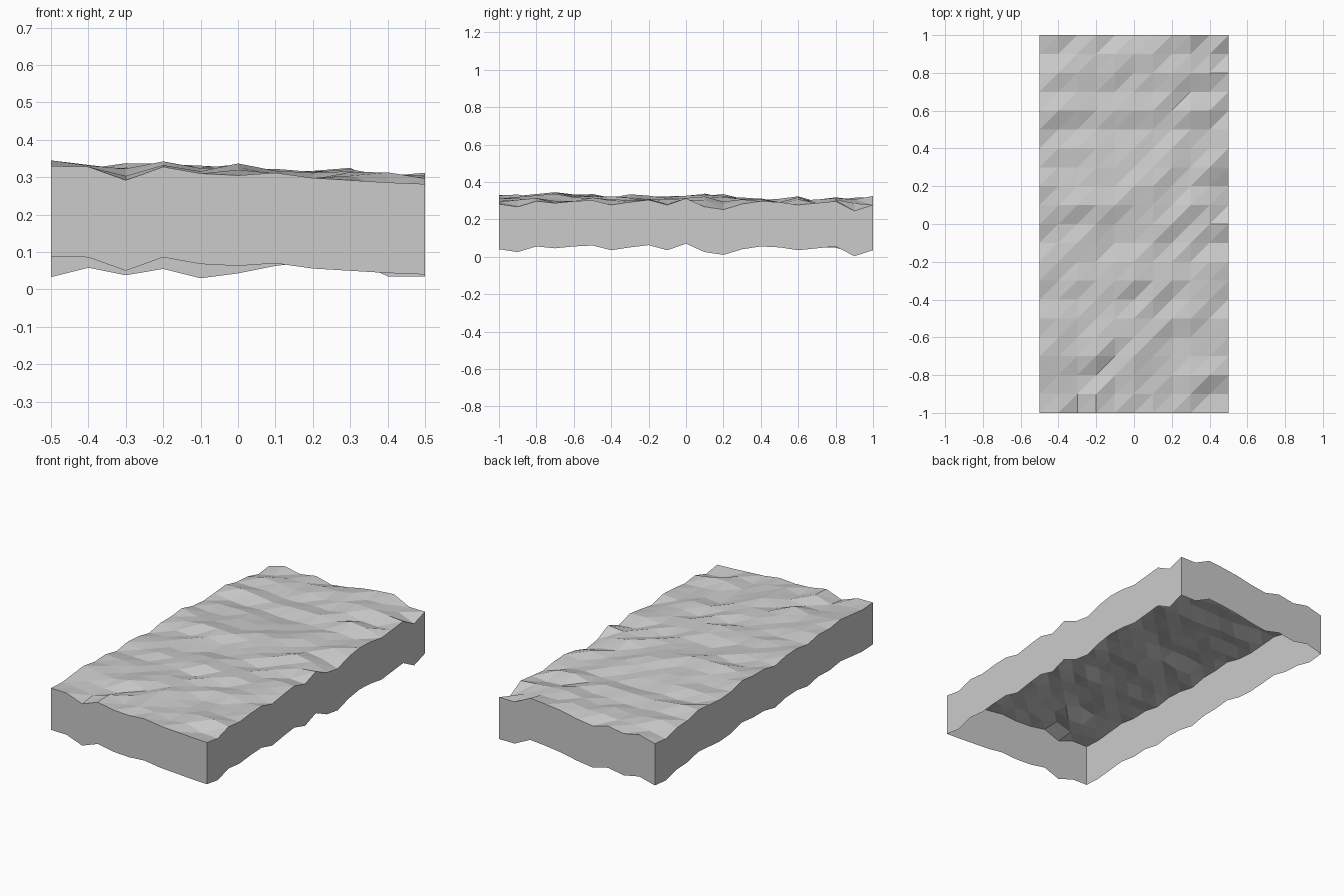
import bpy
import random

if "Cube" in bpy.data.objects:
    bpy.data.objects.remove(bpy.data.objects["Cube"])

random.seed(7)
NX, NY, CELL, DEPTH = 10, 20, 0.1, 0.242

# Edge heights: front and back run along +x, left and right along +y
front = [.33, .328, .292, .328, .31, .305, .312, .298, .292, .286, .282]
back = [.275, .30, .28, .297, .272, .285, .305, .317, .325, .277, .277]
left = [.33, .325, .335, .345, .33, .335, .315, .33, .325, .305, .325,
        .325, .335, .31, .303, .31, .318, .295, .29, .265, .275]
right = [.284, .267, .297, .287, .297, .302, .277, .292, .304, .277, .312,
         .267, .252, .282, .297, .292, .277, .287, .297, .245, .28]
# Highest ground along each column and row, for the interior
col_top = [.345, .337, .343, .35, .337, .343, .333, .32, .327, .318, .31]
row_top = [.33, .345, .335, .345, .345, .34, .325, .35, .33, .325, .335,
           .343, .343, .32, .318, .312, .325, .312, .32, .325, .325]


def height(i, j):
    if j == 0:
        return front[i]
    if j == NY:
        return back[i]
    if i == 0:
        return left[j]
    if i == NX:
        return right[j]
    z = min(col_top[i], row_top[j]) - 0.017
    # Lean towards a neighbouring edge
    for near, edge in ((j == 1, front[i]), (j == NY - 1, back[i]),
                       (i == 1, left[j]), (i == NX - 1, right[j])):
        if near:
            z += (edge - z) * 0.35
    z += random.uniform(-0.015, 0.015)
    return min(z, col_top[i], row_top[j])


# Rough ground: triangulated height grid
verts = [(i * CELL - 0.5, j * CELL - 1, height(i, j))
         for j in range(NY + 1) for i in range(NX + 1)]
faces = []
for j in range(NY):
    for i in range(NX):
        a = j * (NX + 1) + i
        b, c, d = a + 1, a + NX + 2, a + NX + 1
        faces += [(a, b, c), (a, c, d)]

# Side skirt: border loop dropped straight down, open underneath
W = NX + 1
loop = (list(range(NX)) + [j * W + NX for j in range(NY)]
        + [NY * W + i for i in range(NX, 0, -1)]
        + [j * W for j in range(NY, 0, -1)])
base = len(verts)
verts += [(verts[k][0], verts[k][1], verts[k][2] - DEPTH) for k in loop]
n = len(loop)
for k in range(n):
    m = (k + 1) % n
    faces.append((loop[k], base + k, base + m, loop[m]))

mesh = bpy.data.meshes.new("ground_block")
mesh.from_pydata(verts, [], faces)
mesh.update()
bpy.context.collection.objects.link(bpy.data.objects.new("ground_block", mesh))
